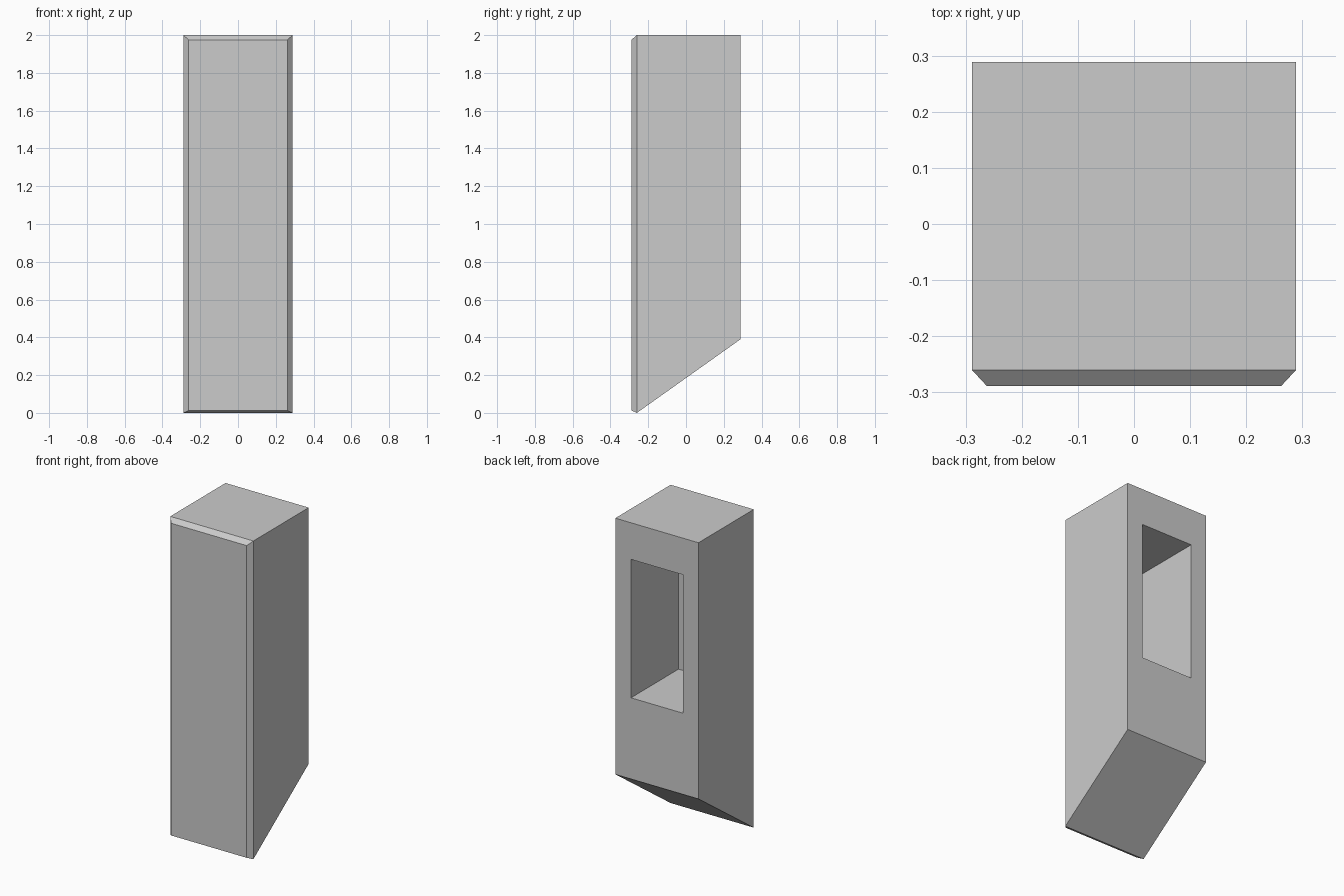
import bpy
import bmesh

cube = bpy.data.objects.get("Cube")
if cube:
    bpy.data.objects.remove(cube, do_unlink=True)

# Single plain grey
grey = bpy.data.materials.new("plain_grey")
grey.use_nodes = True
grey.diffuse_color = (0.6, 0.6, 0.6, 1)
grey.node_tree.nodes["Principled BSDF"].inputs["Base Color"].default_value = (0.6, 0.6, 0.6, 1)

# Rectangular sections from pocket floor, out of the back, round to the front:
# half width, y, bottom z, top z
sections = [
    (0.18, -0.183, 0.90, 1.77),   # pocket floor
    (0.18, 0.289, 0.90, 1.77),    # pocket mouth
    (0.289, 0.289, 0.39, 2.0),    # back outline
    (0.289, -0.26, 0.0, 2.0),     # start of front chamfer
    (0.262, -0.289, 0.013, 1.975),  # front face
]

bm = bmesh.new()


def ring(half, y, low, high):
    corners = ((-half, low), (half, low), (half, high), (-half, high))
    return [bm.verts.new((x, y, z)) for x, z in corners]


rings = [ring(*s) for s in sections]
for a, b in zip(rings, rings[1:]):
    for i in range(4):
        j = (i + 1) % 4
        bm.faces.new((a[i], a[j], b[j], b[i]))
bm.faces.new(rings[0])
bm.faces.new(rings[-1])
bmesh.ops.recalc_face_normals(bm, faces=bm.faces)

# Hollow block with sloped underside
mesh = bpy.data.meshes.new("hollow_block")
bm.to_mesh(mesh)
bm.free()
mesh.materials.append(grey)
block = bpy.data.objects.new("hollow_block", mesh)
bpy.context.collection.objects.link(block)
